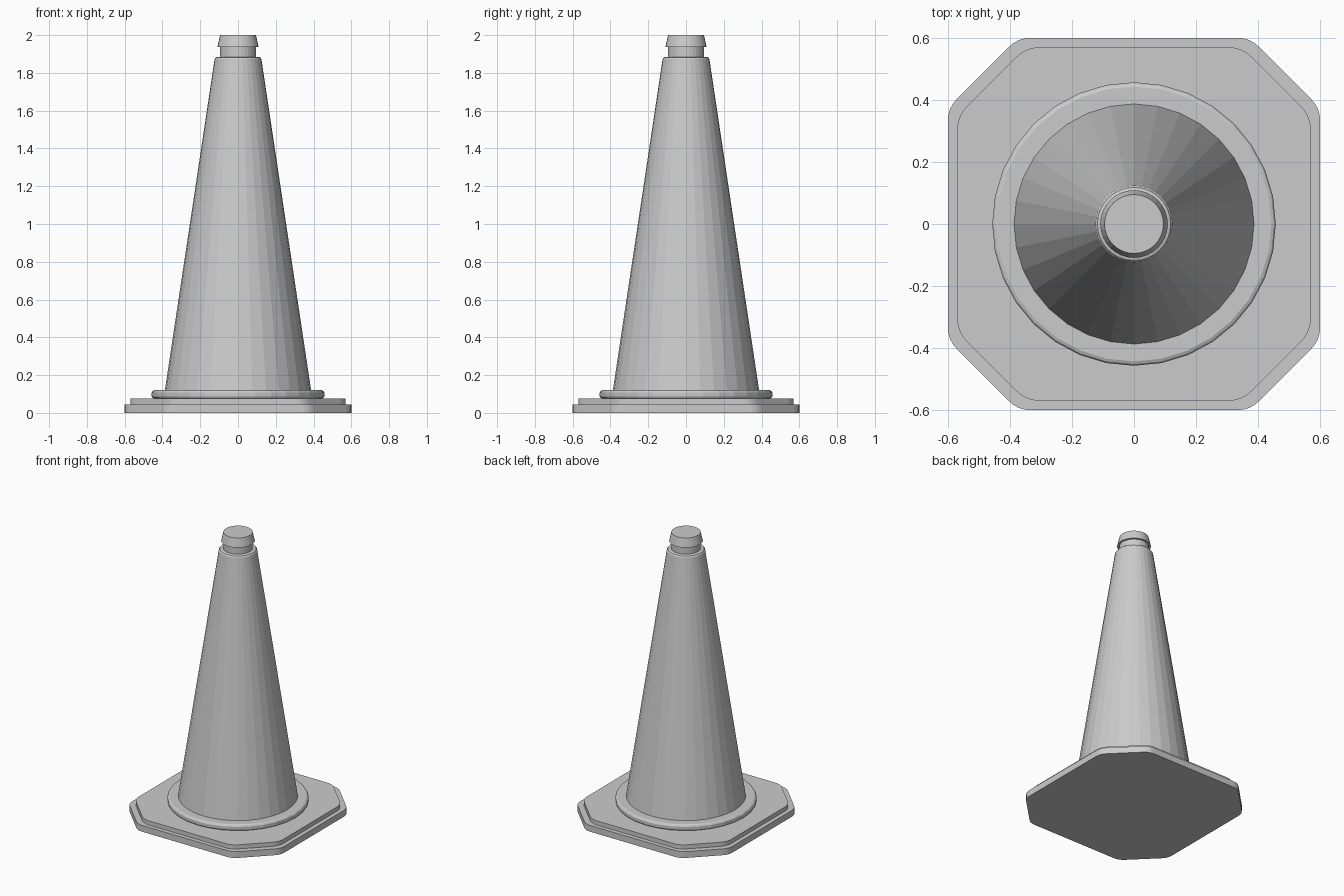
import bpy, bmesh
from math import cos, sin, pi
from mathutils import Vector

if "Cube" in bpy.data.objects:
    bpy.data.objects.remove(bpy.data.objects["Cube"])

SIDES = 32


def make_object(name, bm):
    bmesh.ops.recalc_face_normals(bm, faces=bm.faces)
    mesh = bpy.data.meshes.new(name)
    bm.to_mesh(mesh)
    bm.free()
    ob = bpy.data.objects.new(name, mesh)
    bpy.context.collection.objects.link(ob)
    return ob


def loft(name, rings):
    """Skin a stack of equal-length point rings and cap both ends."""
    bm = bmesh.new()
    loops = [[bm.verts.new(p) for p in ring] for ring in rings]
    for low, high in zip(loops, loops[1:]):
        for i in range(len(low)):
            j = (i + 1) % len(low)
            bm.faces.new((low[i], low[j], high[j], high[i]))
    bm.faces.new(loops[0][::-1])
    bm.faces.new(loops[-1])
    return make_object(name, bm)


def lathe(name, profile):
    """Turn (radius, z) points around the z axis."""
    return loft(name, [[(r * cos(2 * pi * i / SIDES), r * sin(2 * pi * i / SIDES), z)
                        for i in range(SIDES)] for r, z in profile])


def rounded_octagon(half, corner, rounding, z, steps=4):
    """Square with cut corners, each of the eight points rounded off."""
    h, c = half, corner
    pts = [Vector(p) for p in ((h, -c), (h, c), (c, h), (-c, h),
                               (-h, c), (-h, -c), (-c, -h), (c, -h))]
    ring = []
    for i, p in enumerate(pts):
        a = p + (pts[i - 1] - p).normalized() * rounding
        b = p + (pts[(i + 1) % 8] - p).normalized() * rounding
        for k in range(steps + 1):
            t = k / steps
            q = a * (1 - t) ** 2 + p * 2 * t * (1 - t) + b * t ** 2
            ring.append((q.x, q.y, z))
    return ring


def plate(name, half, corner, rounding, z0, z1):
    return loft(name, [rounded_octagon(half, corner, rounding, z) for z in (z0, z1)])


# Two-step foot
plate("base_plate", 0.60, 0.374, 0.04, 0.0, 0.045)
plate("base_step", 0.57, 0.348, 0.045, 0.045, 0.075)

# Rounded collar around the foot of the cone
lathe("base_collar", [(0.443, 0.075), (0.452, 0.080), (0.457, 0.088),
                      (0.457, 0.108), (0.452, 0.116), (0.443, 0.120)])

# Tapered body with a small chamfer at its top
lathe("cone_body", [(0.387, 0.120), (0.124, 1.873), (0.118, 1.882), (0.108, 1.885)])

# Neck and flared tip
lathe("neck", [(0.095, 1.885), (0.095, 1.937)])
lathe("tip", [(0.109, 1.937), (0.095, 2.0)])
